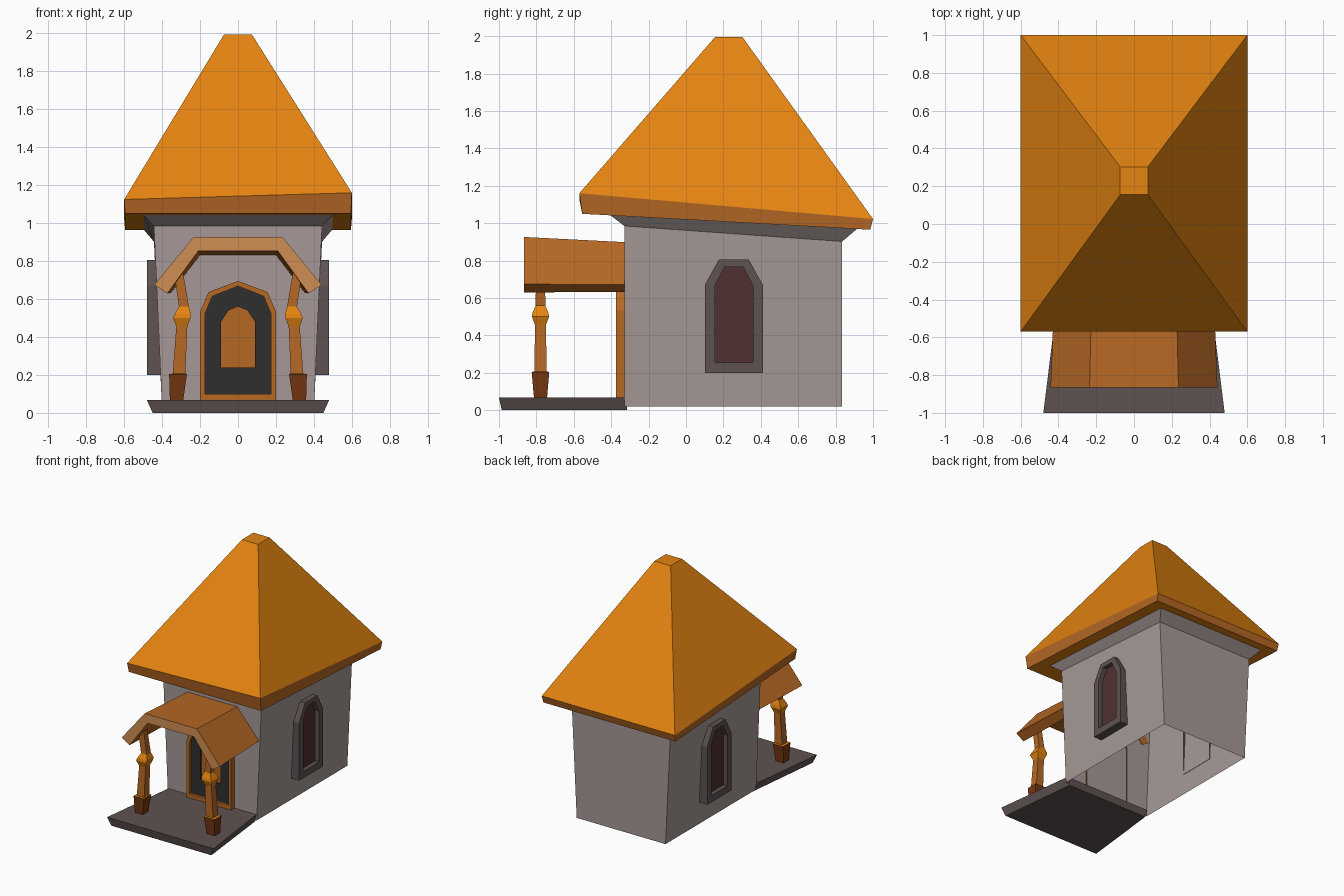
import bpy, bmesh

if "Cube" in bpy.data.objects:
    bpy.data.objects.remove(bpy.data.objects["Cube"])


def material(name, r, g, b):
    lin = [((c / 255 + 0.055) / 1.055) ** 2.4 if c > 10 else c / 255 / 12.92 for c in (r, g, b)]
    m = bpy.data.materials.new(name)
    m.diffuse_color = (*lin, 1)
    m.use_nodes = True
    m.node_tree.nodes["Principled BSDF"].inputs["Base Color"].default_value = m.diffuse_color
    return m


ORANGE = material("roof_orange", 228, 132, 16)
WOOD = material("brown_wood", 182, 104, 36)
PALE = material("pale_wood", 208, 143, 84)
DARK = material("dark_wood", 116, 54, 17)
WALL = material("wall_grey", 166, 153, 151)
STONE = material("dark_stone", 94, 82, 81)
PANE = material("window_red", 80, 48, 48)
IRON = material("door_black", 47, 47, 47)


def loft(name, rings, bands, start=None, end=None):
    """Skin equal-sized rings; one material per band, caps where a material is given."""
    mats = []

    def idx(m):
        if m not in mats:
            mats.append(m)
        return mats.index(m)

    bm = bmesh.new()
    vs = [[bm.verts.new(p) for p in r] for r in rings]
    n = len(rings[0])
    for a, b, m in zip(vs, vs[1:], bands):
        for i in range(n):
            j = (i + 1) % n
            bm.faces.new((a[i], a[j], b[j], b[i])).material_index = idx(m)
    if start:
        bm.faces.new(vs[0][::-1]).material_index = idx(start)
    if end:
        bm.faces.new(vs[-1]).material_index = idx(end)
    bmesh.ops.recalc_face_normals(bm, faces=bm.faces)
    me = bpy.data.meshes.new(name)
    bm.to_mesh(me)
    bm.free()
    for m in mats:
        me.materials.append(m)
    ob = bpy.data.objects.new(name, me)
    bpy.context.collection.objects.link(ob)
    return ob


def rect(xf, yf, zf, xb, yb, zb, zf_left=None):
    """Rectangle ring given by its front and back edges."""
    return [(-xf, yf, zf_left or zf), (xf, yf, zf), (xb, yb, zb), (-xb, yb, zb)]


# Main roof: underside, fascia band, steep hipped slopes with a small flat top
loft("main_roof", [
    rect(0.595, -0.555, 1.05, 0.595, 0.985, 0.965),
    rect(0.6, -0.57, 1.16, 0.6, 1.0, 1.022, 1.125),
    rect(0.073, 0.155, 1.995, 0.073, 0.302, 1.995)],
    [WOOD, ORANGE], ORANGE, ORANGE)

# Walls, open underneath, flaring out under the eaves
loft("walls", [
    rect(0.4, -0.33, 0.02, 0.4, 0.835, 0.02),
    rect(0.443, -0.33, 0.985, 0.443, 0.835, 0.902),
    rect(0.5, -0.405, 1.043, 0.5, 0.915, 0.97)],
    [WALL, WALL])

# Porch slab
loft("porch_slab", [
    rect(0.45, -0.985, 0, 0.375, -0.315, 0.0),
    rect(0.48, -1.0, 0.067, 0.395, -0.315, 0.067)],
    [STONE], STONE, STONE)

# Porch roof: bent canopy profile, slightly smaller where it meets the wall
half = [(0.442, 0.674), (0.235, 0.926)]
under = [(0.21, 0.853), (0.372, 0.63)]
canopy = half + [(-x, z) for x, z in half[::-1]]
canopy += [(-x, z) for x, z in under] + under[::-1][::-1]
canopy = half + [(-x, z) for x, z in reversed(half)] \
    + [(-x, z) for x, z in reversed(under)] + under
loft("porch_roof", [
    [(x, -0.865, z) for x, z in canopy],
    [(x * 0.95, -0.325, 0.65 + (z - 0.65) * 0.9) for x, z in canopy]],
    [WOOD], PALE, WOOD)


# Porch posts: crooked four-sided turnings (offset from centre, z, half width)
post = [(0.324, 0.066, 0.035), (0.316, 0.205, 0.047), (0.311, 0.207, 0.033),
        (0.296, 0.455, 0.029), (0.296, 0.5, 0.046), (0.29, 0.52, 0.043),
        (0.285, 0.56, 0.026), (0.315, 0.75, 0.024)]
post_bands = [DARK, ORANGE, WOOD, ORANGE, ORANGE, ORANGE, WOOD]
for side, s in (("left", -1), ("right", 1)):
    loft(f"{side}_porch_post",
         [[(s * c + dx * h, -0.778 + dy * h, z)
           for dx, dy in ((-1, -1), (1, -1), (1, 1), (-1, 1))] for c, z, h in post],
         post_bands, DARK, WOOD)


# Windows: chamfered stone frame with a recessed pane
def window_outline(w, top_w, z0, z1, z2):
    return [(-w, z0), (w, z0), (w, z1), (top_w, z2), (-top_w, z2), (-w, z1)]


w_out = window_outline(0.155, 0.08, 0.2, 0.67, 0.805)
w_in = window_outline(0.102, 0.05, 0.255, 0.665, 0.765)
for side, s in (("left", -1), ("right", 1)):
    loft(f"{side}_window",
         [[(s * d, 0.256 + u, v) for u, v in ring]
          for ring, d in ((w_out, 0.405), (w_out, 0.48), (w_in, 0.48), (w_in, 0.445))],
         [STONE, STONE, STONE], None, PANE)


# Door: arched wooden frame, black leaf, recessed wooden panel
def arch(w, z0, z1, shoulder, z2, z3):
    return [(-w, z0), (w, z0), (w, z1), (shoulder, z2), (0, z3), (-shoulder, z2), (-w, z1)]


d_out = arch(0.2, 0.066, 0.535, 0.155, 0.637, 0.695)
d_in = arch(0.175, 0.1, 0.52, 0.135, 0.615, 0.668)
d_panel = arch(0.09, 0.24, 0.48, 0.05, 0.54, 0.56)
loft("door",
     [[(u, y, v) for u, v in ring]
      for ring, y in ((d_out, -0.32), (d_out, -0.375), (d_in, -0.375), (d_in, -0.355),
                      (d_panel, -0.355), (d_panel, -0.34))],
     [WOOD, WOOD, WOOD, IRON, IRON], None, WOOD)
